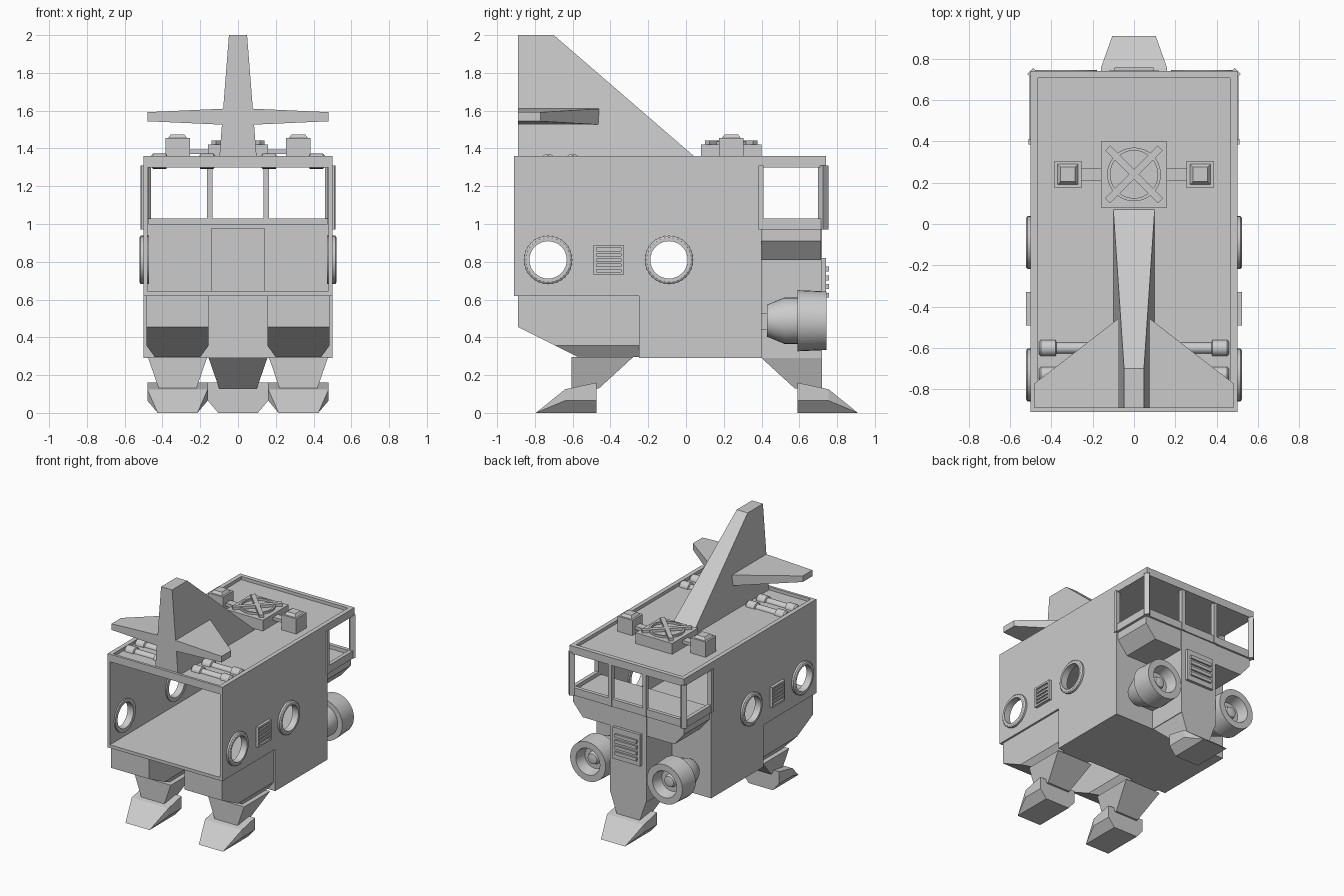
import bpy, bmesh, math
from mathutils import Matrix

cube = bpy.data.objects.get("Cube")
if cube:
    bpy.data.objects.remove(cube, do_unlink=True)

grey = bpy.data.materials.new("plain_grey")
grey.use_nodes = True
COLOUR = (0.6, 0.6, 0.6, 1)
grey.diffuse_color = COLOUR
grey.node_tree.nodes["Principled BSDF"].inputs["Base Color"].default_value = COLOUR
SIDES = (("left", 1), ("right", -1))


def finish(name, bm):
    bmesh.ops.recalc_face_normals(bm, faces=bm.faces)
    mesh = bpy.data.meshes.new(name)
    bm.to_mesh(mesh)
    bm.free()
    mesh.materials.append(grey)
    ob = bpy.data.objects.new(name, mesh)
    bpy.context.collection.objects.link(ob)
    return ob


def box(name, x, y, z, turn=0):
    """Box from (min, max) ranges, optionally turned about its own z axis."""
    bm = bmesh.new()
    size = [b - a for a, b in (x, y, z)]
    mid = [(a + b) / 2 for a, b in (x, y, z)]
    m = Matrix.Translation(mid) @ Matrix.Rotation(turn, 4, "Z") @ Matrix.Diagonal((*size, 1))
    bmesh.ops.create_cube(bm, size=1, matrix=m)
    return finish(name, bm)


def pair(name, x, y, z, turn=0):
    for side, s in SIDES:
        box(f"{side}_{name}", sorted((s * x[0], s * x[1])), y, z, turn * s)


def hull(name, points):
    bm = bmesh.new()
    for p in points:
        bm.verts.new(p)
    bmesh.ops.convex_hull(bm, input=bm.verts)
    bmesh.ops.dissolve_limit(bm, angle_limit=0.02, verts=bm.verts, edges=bm.edges)
    return finish(name, bm)


def lathe(name, profile, centre, axis, steps=32, closed=False):
    """Spin (radius, distance) points about the x, y or z axis."""
    bm = bmesh.new()
    vs = [bm.verts.new((r, 0, d)) for r, d in profile]
    edges = [bm.edges.new(e) for e in zip(vs, vs[1:])]
    if closed:
        edges.append(bm.edges.new((vs[-1], vs[0])))
    bmesh.ops.spin(bm, geom=vs + edges, cent=(0, 0, 0), axis=(0, 0, 1),
                   angle=math.tau, steps=steps, use_duplicate=False)
    bmesh.ops.remove_doubles(bm, verts=bm.verts, dist=0.0001)
    turn = {"x": Matrix.Rotation(math.pi / 2, 4, "Y"),
            "y": Matrix.Rotation(-math.pi / 2, 4, "X"), "z": Matrix()}[axis]
    bm.transform(Matrix.Translation(centre) @ turn)
    ob = finish(name, bm)
    bpy.ops.object.select_all(action="DESELECT")
    ob.select_set(True)
    bpy.context.view_layer.objects.active = ob
    bpy.ops.object.shade_smooth_by_angle(angle=math.radians(35))
    return ob


# Hull: floor, lower tank, end wall and roof with raised rim
box("floor", (-0.5, 0.5), (-0.91, 0.4), (0.62, 0.645))
box("lower_hull", (-0.5, 0.5), (-0.25, 0.4), (0.29, 0.62))
box("roof", (-0.5, 0.5), (-0.91, 0.74), (1.3, 1.335))
pair("roof_rim", (0.465, 0.5), (-0.91, 0.74), (1.335, 1.36))
box("front_roof_rim", (-0.465, 0.465), (-0.91, -0.89), (1.335, 1.36))
box("rear_roof_rim", (-0.465, 0.465), (0.705, 0.74), (1.335, 1.36))
pair("end_wall", (0.16, 0.5), (0.38, 0.4), (0.645, 1.0))

# Side walls with round porthole openings, rims and vents
PORTHOLES = (-0.73, -0.09)
cutters = [lathe("porthole_cutter", [(0, -0.7), (0.1, -0.7), (0.1, 0.7), (0, 0.7)],
                 (0, y, 0.81), "x") for y in PORTHOLES]
for side, s in SIDES:
    wall = box(f"{side}_wall", sorted((s * 0.48, s * 0.5)), (-0.91, 0.4), (0.645, 1.3))
    for cutter in cutters:
        mod = wall.modifiers.new("porthole", "BOOLEAN")
        mod.operation = "DIFFERENCE"
        mod.object = cutter
        mod.solver = "EXACT"
    bpy.context.view_layer.update()
    cut = bpy.data.meshes.new_from_object(wall.evaluated_get(bpy.context.evaluated_depsgraph_get()))
    wall.modifiers.clear()
    wall.data = cut
    for y in PORTHOLES:
        lathe(f"{side}_porthole_rim",
              [(0.099, -0.03), (0.128, -0.03), (0.128, 0.015), (0.118, 0.022), (0.099, 0.022)],
              (s * 0.5, y, 0.81), "x", closed=True) if s > 0 else lathe(
              f"{side}_porthole_rim",
              [(0.099, 0.03), (0.128, 0.03), (0.128, -0.015), (0.118, -0.022), (0.099, -0.022)],
              (s * 0.5, y, 0.81), "x", closed=True)
for cutter in cutters:
    bpy.data.objects.remove(cutter, do_unlink=True)
pair("vent_plate", (0.5, 0.508), (-0.49, -0.33), (0.73, 0.89))
for y in (-0.49, -0.345):
    pair("vent_frame_post", (0.5, 0.522), (y, y + 0.015), (0.73, 0.89))
for z in (0.73, 0.875):
    pair("vent_frame_bar", (0.5, 0.522), (-0.475, -0.345), (z, z + 0.015))
for i in range(4):
    z = 0.76 + i * 0.028
    pair("vent_slat", (0.5, 0.518), (-0.475, -0.345), (z, z + 0.014))

# Rear column, hollow toward the cabin, with louvred panel
pair("column_side", (0.14, 0.16), (0.38, 0.72), (0.29, 1.0))
box("column_back", (-0.14, 0.14), (0.7, 0.72), (0.29, 1.0))
box("column_base", (-0.14, 0.14), (0.4, 0.7), (0.29, 0.645))
box("column_top", (-0.16, 0.16), (0.38, 0.72), (0.975, 1.0))
box("louvre_panel", (-0.12, 0.12), (0.72, 0.742), (0.57, 0.82))
for i in range(4):
    z = 0.61 + i * 0.046
    box("louvre_slat", (-0.095, 0.095), (0.74, 0.756), (z, z + 0.026))

# Window bays beside the column: sloped underside, sill and posts
for side, s in SIDES:
    hull(f"{side}_bay", [(s * x, y, z) for y in (0.4, 0.715)
         for x, z in ((0.16, 1.0), (0.485, 1.0), (0.485, 0.91), (0.4, 0.81), (0.16, 0.81))])
pair("side_sill", (0.475, 0.505), (0.39, 0.73), (0.97, 1.03))
box("rear_sill", (-0.48, 0.48), (0.7, 0.73), (0.97, 1.03))
pair("corner_post", (0.468, 0.508), (0.706, 0.746), (0.97, 1.31), math.pi / 4)
pair("wall_post", (0.475, 0.51), (0.385, 0.41), (0.97, 1.31))
pair("middle_post", (0.135, 0.165), (0.7, 0.735), (0.97, 1.31))

# Engines
for side, s in SIDES:
    lathe(f"{side}_engine",
          [(0, 0.43), (0.085, 0.43), (0.122, 0.52), (0.122, 0.59), (0.162, 0.59),
           (0.155, 0.745), (0.105, 0.745), (0.085, 0.66), (0.05, 0.66), (0.04, 0.69), (0, 0.7)],
          (s * 0.335, 0, 0.488), "y")
    hull(f"{side}_engine_mount", [(x * s, y, z) for x in (0.15, 0.34)
         for y in (0.39, 0.56) for z in (0.44, 0.53)])


# Legs and feet
def leg(name, cx, place):
    hull(f"{name}_leg", [(cx + s * x, place(y), z) for s in (1, -1) for x, y, z in
         ((0.157, -0.605, 0.295), (0.157, -0.28, 0.295), (0.1, -0.605, 0.13), (0.1, -0.46, 0.13))])
    hull(f"{name}_foot", [(cx + s * x, place(y), z) for s in (1, -1) for x, y, z in
         ((0.105, -0.795, 0), (0.105, -0.475, 0), (0.16, -0.64, 0.065), (0.16, -0.475, 0.065),
          (0.16, -0.64, 0.125), (0.16, -0.475, 0.16))])


leg("rear", 0, lambda y: 0.115 - y)
for side, s in SIDES:
    leg(f"{side}_front", s * 0.32, lambda y: y)
    # Leg housing with chamfered bottom
    hull(f"{side}_leg_housing", [(s * x, y, z) for x, y, z in
         [(x, y, 0.62) for x in (0.155, 0.485) for y in (-0.89, -0.25)] +
         [(x, -0.89, 0.455) for x in (0.155, 0.485)] +
         [(x, y, 0.357) for x in (0.155, 0.485) for y in (-0.694, -0.25)] +
         [(x, y, 0.295) for x in (0.2, 0.44) for y in (-0.57, -0.25)]])

# Tail fin and tailplanes
hull("tail_fin", [(s * x, y, z) for s in (1, -1) for x, y, z in
     ((0.1, -0.89, 1.335), (0.1, 0.07, 1.335), (0.048, -0.7, 2.0), (0.048, -0.89, 2.0))])
for side, s in SIDES:
    hull(f"{side}_tailplane", [(s * x, y, 1.568 + k * t) for k in (1, -1) for x, y, t in
         ((0.04, -0.89, 0.044), (0.04, -0.43, 0.044), (0.48, -0.89, 0.024), (0.48, -0.77, 0.024))])

# Roof fan unit with crossed bars
box("fan_housing", (-0.16, 0.16), (0.08, 0.4), (1.33, 1.42))
lathe("fan_ring", [(0.115, 1.415), (0.13, 1.415), (0.13, 1.436), (0.115, 1.436)],
      (0, 0.24, 0), "z", closed=True)
for turn in (1, -1):
    box("fan_bar", (-0.18, 0.18), (0.223, 0.257), (1.42, 1.442), turn * math.pi / 4)

# Roof lamps, their arms and the roof tanks
pair("lamp_arm", (0.15, 0.27), (0.21, 0.27), (1.37, 1.395))
pair("lamp_base", (0.255, 0.385), (0.175, 0.305), (1.33, 1.455))
for side, s in SIDES:
    hull(f"{side}_lamp_cap", [(s * 0.32 + i * r, 0.24 + j * r, z) for i in (1, -1)
         for j in (1, -1) for r, z in ((0.05, 1.455), (0.035, 1.475))])
    for y in (-0.6, -0.73):
        lathe(f"{side}_roof_tank",
              [(0, 0.12), (0.03, 0.12), (0.04, 0.13), (0.04, 0.2), (0.028, 0.205), (0.028, 0.375),
               (0.04, 0.38), (0.04, 0.45), (0.03, 0.46), (0, 0.46)] if s > 0 else
              [(0, -0.12), (0.03, -0.12), (0.04, -0.13), (0.04, -0.2), (0.028, -0.205),
               (0.028, -0.375), (0.04, -0.38), (0.04, -0.45), (0.03, -0.46), (0, -0.46)],
              (0, y, 1.332), "x", 16)
